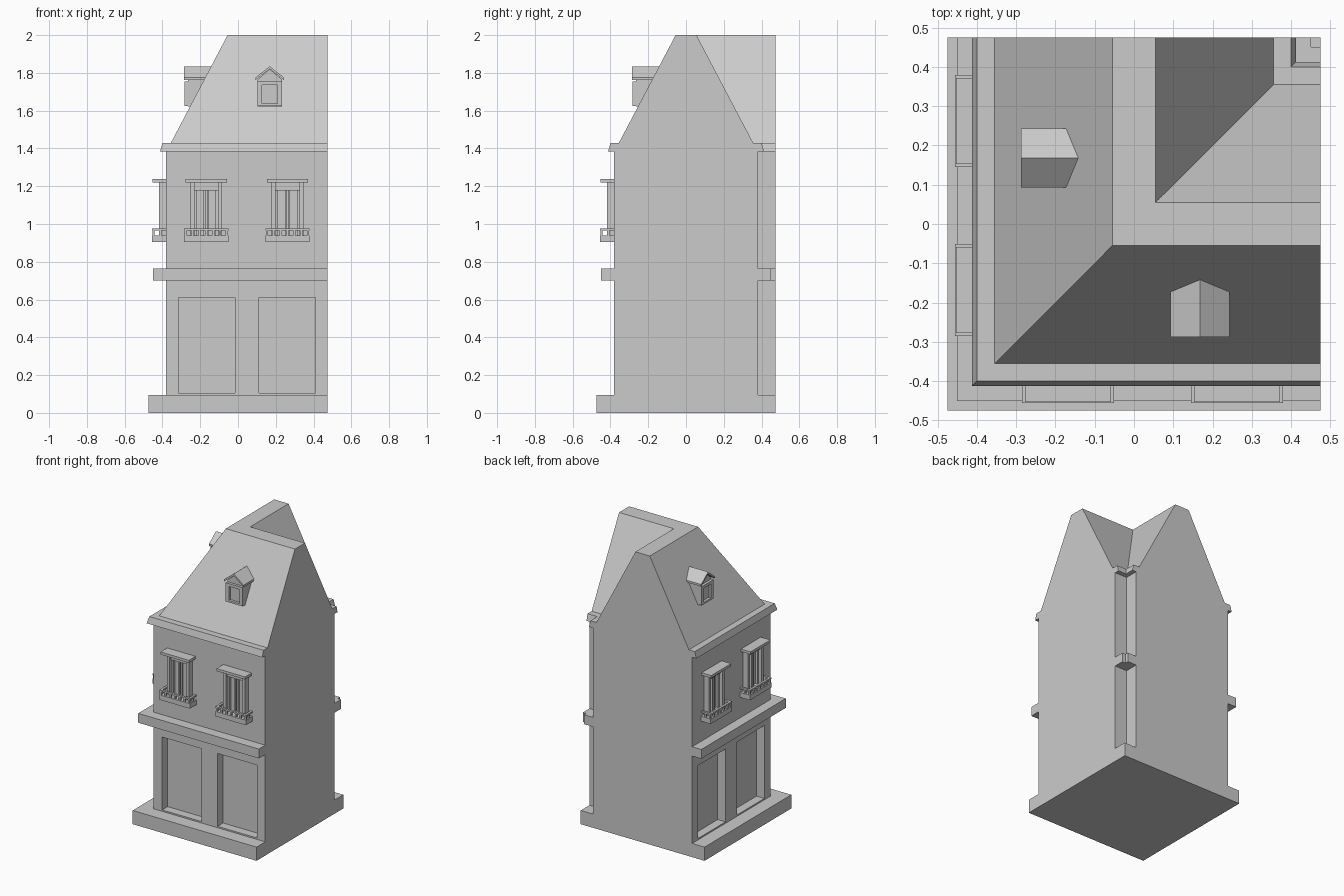
import bpy, bmesh
from mathutils import Matrix

cube = bpy.data.objects.get("Cube")
if cube:
    bpy.data.objects.remove(cube)

stone = bpy.data.materials.new("grey stone")
stone.use_nodes = True
GREY = (0.6, 0.6, 0.6, 1)
stone.diffuse_color = GREY
stone.node_tree.nodes["Principled BSDF"].inputs["Base Color"].default_value = GREY

# Mirror across the corner diagonal: front facade <-> side facade
SWAP = Matrix(((0, 1, 0, 0), (1, 0, 0, 0), (0, 0, 1, 0), (0, 0, 0, 1)))
END = 0.475    # party wall planes
WALL = 0.38    # street wall distance


def finish(name, bm):
    bmesh.ops.remove_doubles(bm, verts=bm.verts, dist=0.0001)
    bmesh.ops.recalc_face_normals(bm, faces=bm.faces)
    mesh = bpy.data.meshes.new(name)
    bm.to_mesh(mesh)
    bm.free()
    mesh.materials.append(stone)
    obj = bpy.data.objects.new(name, mesh)
    bpy.context.collection.objects.link(obj)
    return obj


def both_facades(name, bm):
    """Make the front part and its twin on the side street."""
    twin = bm.copy()
    bmesh.ops.transform(twin, matrix=SWAP, verts=twin.verts)
    return [finish("front_" + name, bm), finish("side_" + name, twin)]


def box(bm, x0, x1, out, inn, z0, z1):
    """Box on the front facade; out and inn are distances towards the street."""
    centre = ((x0 + x1) / 2, -(out + inn) / 2, (z0 + z1) / 2)
    size = (x1 - x0, out - inn, z1 - z0, 1)
    bmesh.ops.create_cube(bm, size=1, matrix=Matrix.Translation(centre) @ Matrix.Diagonal(size))


def prism(bm, outline, out, inn):
    """Extrude an (x, z) outline back from the street."""
    face = bm.faces.new([bm.verts.new((x, -out, z)) for x, z in outline])
    ext = bmesh.ops.extrude_face_region(bm, geom=[face])["geom"]
    verts = [v for v in ext if isinstance(v, bmesh.types.BMVert)]
    bmesh.ops.translate(bm, verts=verts, vec=(0, out - inn, 0))


# Building shell: one wall-and-roof profile lofted round an L plan
profile = [(END, 0), (END, 0.095), (WALL, 0.095), (WALL, 0.70), (0.45, 0.70),
           (0.45, 0.765), (WALL, 0.765), (WALL, 1.385), (0.412, 1.385),
           (0.40, 1.43), (0.355, 1.43), (0.055, 2.0)]
bm = bmesh.new()
rings = []
for d, z in profile:
    plan = [(-d, -d), (END, -d), (END, d), (d, d), (d, END), (-d, END)]
    rings.append([bm.verts.new((x, y, z)) for x, y in plan])
for low, high in zip(rings, rings[1:]):
    for i in range(6):
        j = (i + 1) % 6
        bm.faces.new((low[i], low[j], high[j], high[i]))
bm.faces.new(rings[0])
bm.faces.new(rings[-1])
shell = finish("building_shell", bm)

# Ground floor recessed bays, cut into both facades
bm = bmesh.new()
for x in (-0.315, 0.11):
    box(bm, x, x + 0.30, 0.43, WALL - 0.06, 0.105, 0.61)
cutters = both_facades("bay_cutter", bm)
for cutter in cutters:
    cutter.hide_render = True
    mod = shell.modifiers.new("bays", 'BOOLEAN')
    mod.operation = 'DIFFERENCE'
    mod.solver = 'EXACT'
    mod.object = cutter
bpy.context.view_layer.update()
cut_mesh = bpy.data.meshes.new_from_object(shell.evaluated_get(bpy.context.evaluated_depsgraph_get()))
shell.modifiers.clear()
shell.data = cut_mesh
for cutter in cutters:
    bpy.data.objects.remove(cutter)

IN = WALL - 0.005   # parts sink slightly into the wall
for side, cx in (("left", -0.168), ("right", 0.262)):
    # Window surround: posts, header, casements
    bm = bmesh.new()
    for s in (-1, 1):
        xs = sorted((cx + s * 0.063, cx + s * 0.084))
        box(bm, *xs, 0.418, IN, 0.93, 1.222)
        for a, b in ((0.004, 0.014), (0.05, 0.063)):
            xs = sorted((cx + s * a, cx + s * b))
            box(bm, *xs, 0.395, IN, 0.93, 1.18)
    box(bm, cx - 0.063, cx + 0.063, 0.405, IN, 1.178, 1.222)
    both_facades(side + "_window_frame", bm)

    # Projecting lintel
    bm = bmesh.new()
    box(bm, cx - 0.109, cx + 0.109, 0.453, IN, 1.22, 1.238)
    both_facades(side + "_window_lintel", bm)

    # Balcony: base, handrail and balusters
    bm = bmesh.new()
    w = 0.117
    box(bm, cx - w, cx + w, 0.455, IN, 0.906, 0.94)
    box(bm, cx - w, cx + w, 0.455, 0.44, 0.965, 0.975)
    for s in (-1, 1):
        xs = sorted((cx + s * w, cx + s * (w - 0.015)))
        box(bm, *xs, 0.44, IN, 0.965, 0.975)
        mid = cx + s * (w - 0.008)
        box(bm, mid - 0.006, mid + 0.006, 0.418, 0.406, 0.94, 0.965)
    for i in range(7):
        mid = cx + (i - 3) * (w - 0.008) / 3
        box(bm, mid - 0.006, mid + 0.006, 0.453, 0.441, 0.94, 0.965)
    both_facades(side + "_balcony", bm)

# Dormer walls, running back into the roof slope
DX = 0.168
bm = bmesh.new()
prism(bm, [(DX - 0.064, 1.623), (DX + 0.064, 1.623), (DX + 0.064, 1.765),
           (DX, 1.82), (DX - 0.064, 1.765)], 0.265, 0.15)
both_facades("dormer_walls", bm)

# Dormer gable roof
bm = bmesh.new()
prism(bm, [(DX - 0.075, 1.762), (DX, 1.821), (DX + 0.075, 1.762),
           (DX + 0.075, 1.776), (DX, 1.835), (DX - 0.075, 1.776)], 0.287, 0.142)
both_facades("dormer_roof", bm)

# Dormer window frame
bm = bmesh.new()
for s in (-1, 1):
    xs = sorted((DX + s * 0.04, DX + s * 0.064))
    box(bm, *xs, 0.283, 0.26, 1.625, 1.755)
for z0, z1 in ((1.625, 1.638), (1.735, 1.755)):
    box(bm, DX - 0.04, DX + 0.04, 0.283, 0.26, z0, z1)
both_facades("dormer_window_frame", bm)
